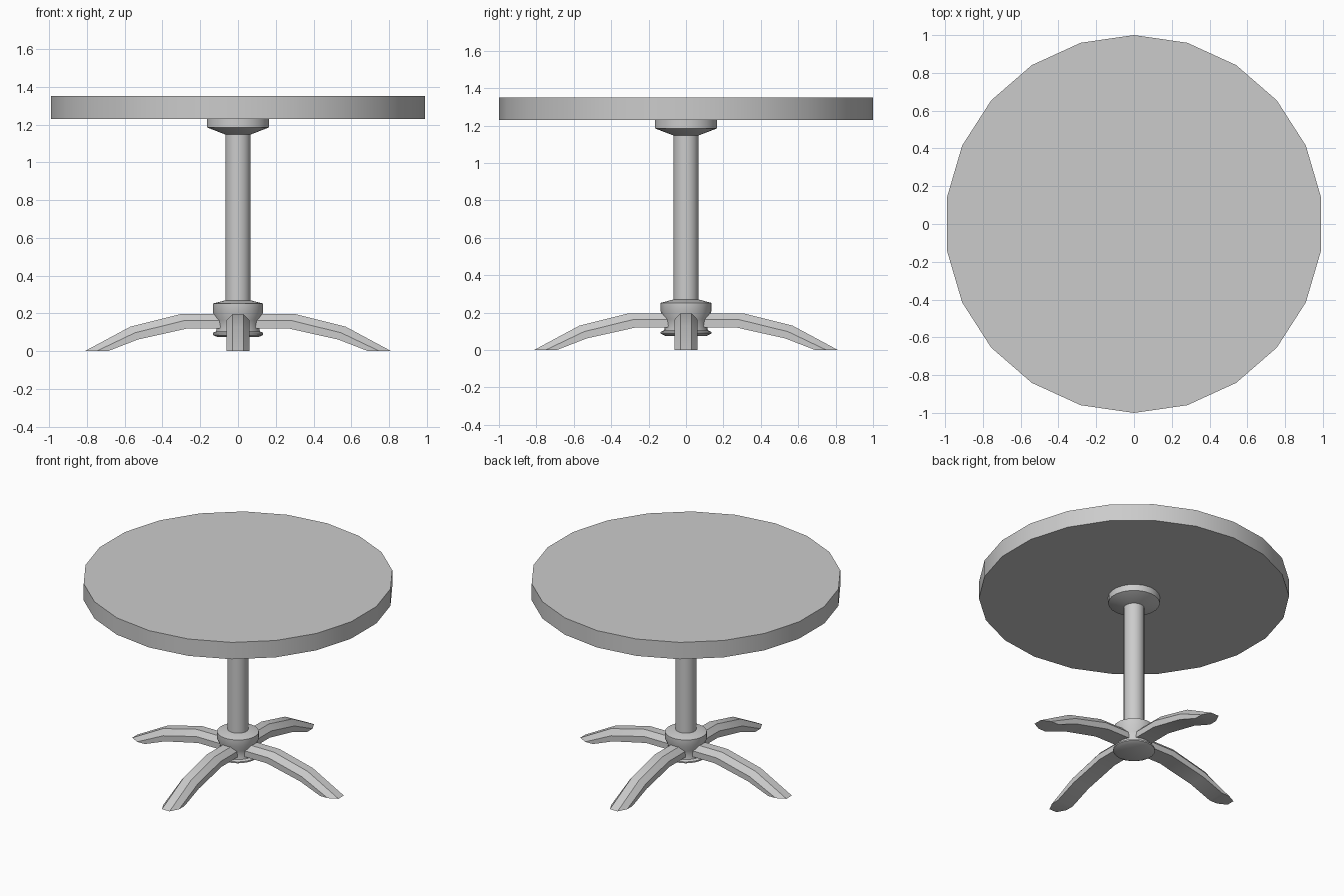
import bpy, bmesh, math
from mathutils import Matrix

if "Cube" in bpy.data.objects:
    bpy.data.objects.remove(bpy.data.objects["Cube"])

def make_object(name, bm):
    bmesh.ops.recalc_face_normals(bm, faces=bm.faces)
    me = bpy.data.meshes.new(name)
    bm.to_mesh(me)
    bm.free()
    ob = bpy.data.objects.new(name, me)
    bpy.context.collection.objects.link(ob)
    bpy.ops.object.select_all(action='DESELECT')
    ob.select_set(True)
    bpy.context.view_layer.objects.active = ob
    bpy.ops.object.shade_smooth_by_angle(angle=math.radians(30))
    return ob

def skin(bm, rings):
    """Bridge successive closed rings of points and cap both ends."""
    vs = [[bm.verts.new(p) for p in r] for r in rings]
    for a, b in zip(vs, vs[1:]):
        for i in range(len(a)):
            j = (i + 1) % len(a)
            bm.faces.new((a[i], a[j], b[j], b[i]))
    bm.faces.new(vs[0])
    bm.faces.new(vs[-1])

def lathe(name, profile, sides=22):
    bm = bmesh.new()
    angles = [math.pi / 2 + math.tau * i / sides for i in range(sides)]
    skin(bm, [[(r * math.cos(a), r * math.sin(a), z) for a in angles]
              for r, z in profile])
    return make_object(name, bm)

# Round top, mounting flange and column
lathe("table_top", [(1.0, 1.23), (1.0, 1.35)])
lathe("top_flange", [(0.07, 1.148), (0.167, 1.185), (0.167, 1.231)])
lathe("column", [(0.067, 0.2), (0.067, 1.16)])

# Waisted hub that holds the legs
lathe("hub", [(0.11, 0.075), (0.135, 0.087), (0.135, 0.097), (0.117, 0.105),
              (0.113, 0.13), (0.118, 0.165), (0.135, 0.205), (0.135, 0.252),
              (0.07, 0.269)])

# Arched legs: (x, z) of the bottom, shoulder and top edges at each section
sections = [
    ((0.08, 0.12), (0.08, 0.162), (0.08, 0.196)),
    ((0.27, 0.12), (0.285, 0.162), (0.305, 0.196)),
    ((0.53, 0.062), (0.545, 0.098), (0.57, 0.13)),
    ((0.69, 0.0), (0.75, 0.0), (0.812, 0.0)),
]
for k, side in enumerate(("right", "back", "left", "front")):
    bm = bmesh.new()
    skin(bm, [[(b[0], -0.062, b[1]), (m[0], -0.062, m[1]), (t[0], -0.03, t[1]),
               (t[0], 0.03, t[1]), (m[0], 0.062, m[1]), (b[0], 0.062, b[1])]
              for b, m, t in sections])
    bm.transform(Matrix.Rotation(k * math.pi / 2, 4, 'Z'))
    make_object(side + "_leg", bm)
